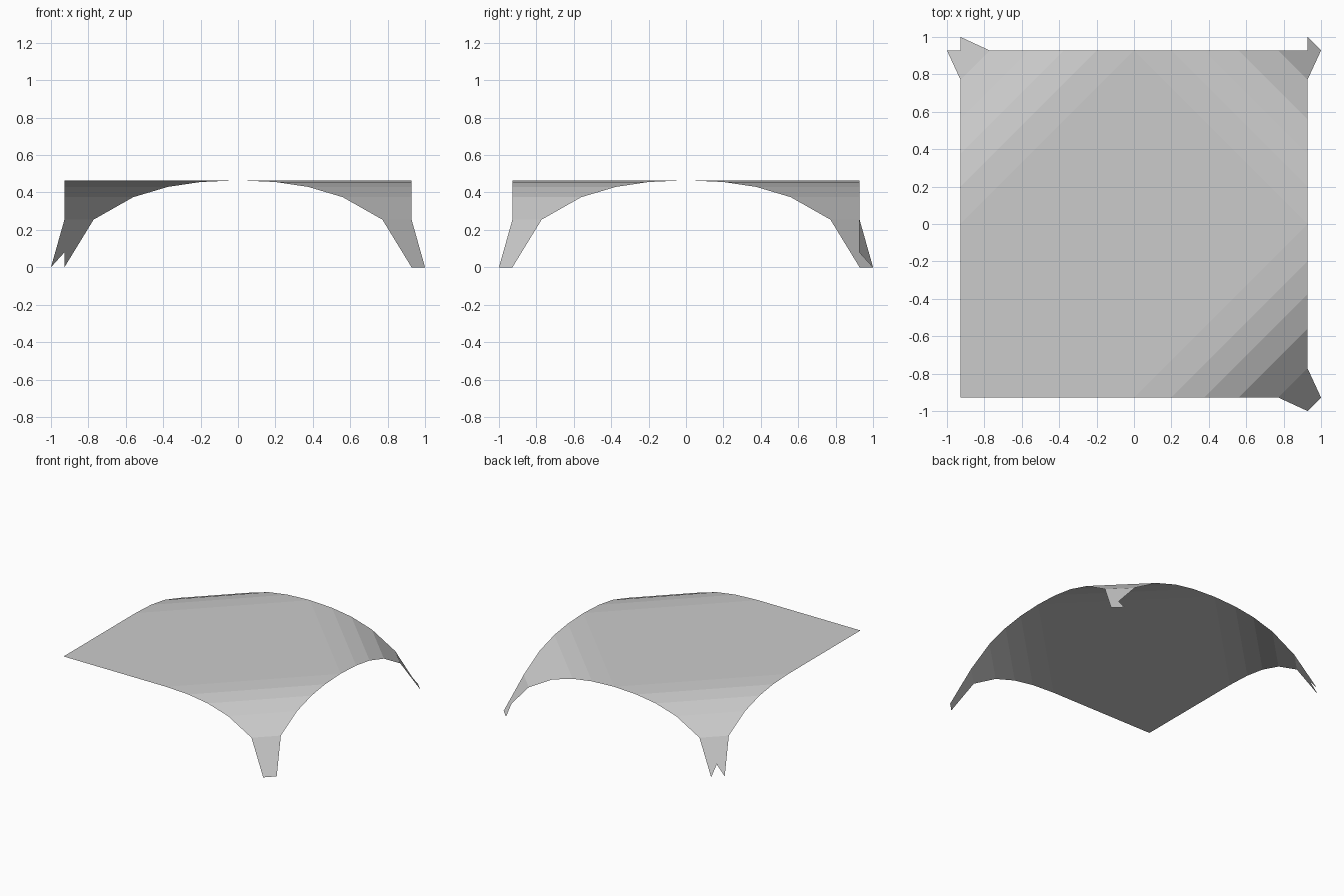
import bpy, bmesh
from mathutils import Vector

if "Cube" in bpy.data.objects:
    bpy.data.objects.remove(bpy.data.objects["Cube"])

H = 0.928          # half side of the square sheet
TOP = 0.465        # height of the flat area
# (distance towards a corner, |x|+|y| style, and sheet height) along a curl
CURL = [(0.928, TOP), (1.128, 0.456), (1.303, 0.43), (1.488, 0.375), (1.70, 0.255)]
FOLD = CURL[-1][0] - H
CORNERS = {"back_left": (-1, 1), "back_right": (1, 1), "front_right": (1, -1)}

grey = bpy.data.materials.new("plain grey")
grey.diffuse_color = (0.6, 0.6, 0.6, 1)
grey.use_nodes = True
grey.node_tree.nodes["Principled BSDF"].inputs["Base Color"].default_value = grey.diffuse_color


def finish(bm, name):
    """Turn every face upwards and make the object."""
    bm.normal_update()
    for f in bm.faces:
        if f.normal.z < 0:
            f.normal_flip()
    mesh = bpy.data.meshes.new(name)
    bm.to_mesh(mesh)
    bm.free()
    mesh.materials.append(grey)
    bpy.context.collection.objects.link(bpy.data.objects.new(name, mesh))


def height(x, y):
    """Height of the curled sheet, following the nearest curled corner."""
    s = max(sx * x + sy * y for sx, sy in CORNERS.values())
    if s <= CURL[0][0]:
        return TOP
    for (s0, z0), (s1, z1) in zip(CURL, CURL[1:]):
        if s <= s1 + 1e-4:
            return z0 + (z1 - z0) * (s - s0) / (s1 - s0)
    return CURL[-1][1]


# Sheet: a square cut into diagonal bands, with three corners bent down
bm = bmesh.new()
bm.faces.new([bm.verts.new((x, y, 0)) for x, y in ((-H, -H), (H, -H), (H, H), (-H, H))])
for sx, sy in CORNERS.values():
    direction = Vector((sx, sy, 0))
    for s, z in CURL:
        bmesh.ops.bisect_plane(bm, geom=bm.verts[:] + bm.edges[:] + bm.faces[:], dist=1e-5,
                               plane_co=direction * s / 2, plane_no=direction,
                               clear_outer=(s == CURL[-1][0]))
for v in bm.verts:
    v.co.z = height(v.co.x, v.co.y)
finish(bm, "curled_sheet")

# Corner tabs: outline points from one end of the fold to the other
A, B = (H, FOLD, 0.255), (FOLD, H, 0.255)
C, D, NOTCH = (1, H, 0), (H, 1, 0), (H, H, 0.08)
OUTLINES = {"back_left": (A, C, NOTCH, D, B),
            "back_right": (A, C, D, NOTCH, B),
            "front_right": (A, C, D, B)}
for name, (sx, sy) in CORNERS.items():
    bm = bmesh.new()
    bm.faces.new([bm.verts.new((sx * x, sy * y, z)) for x, y, z in OUTLINES[name]])
    finish(bm, name + "_tab")
